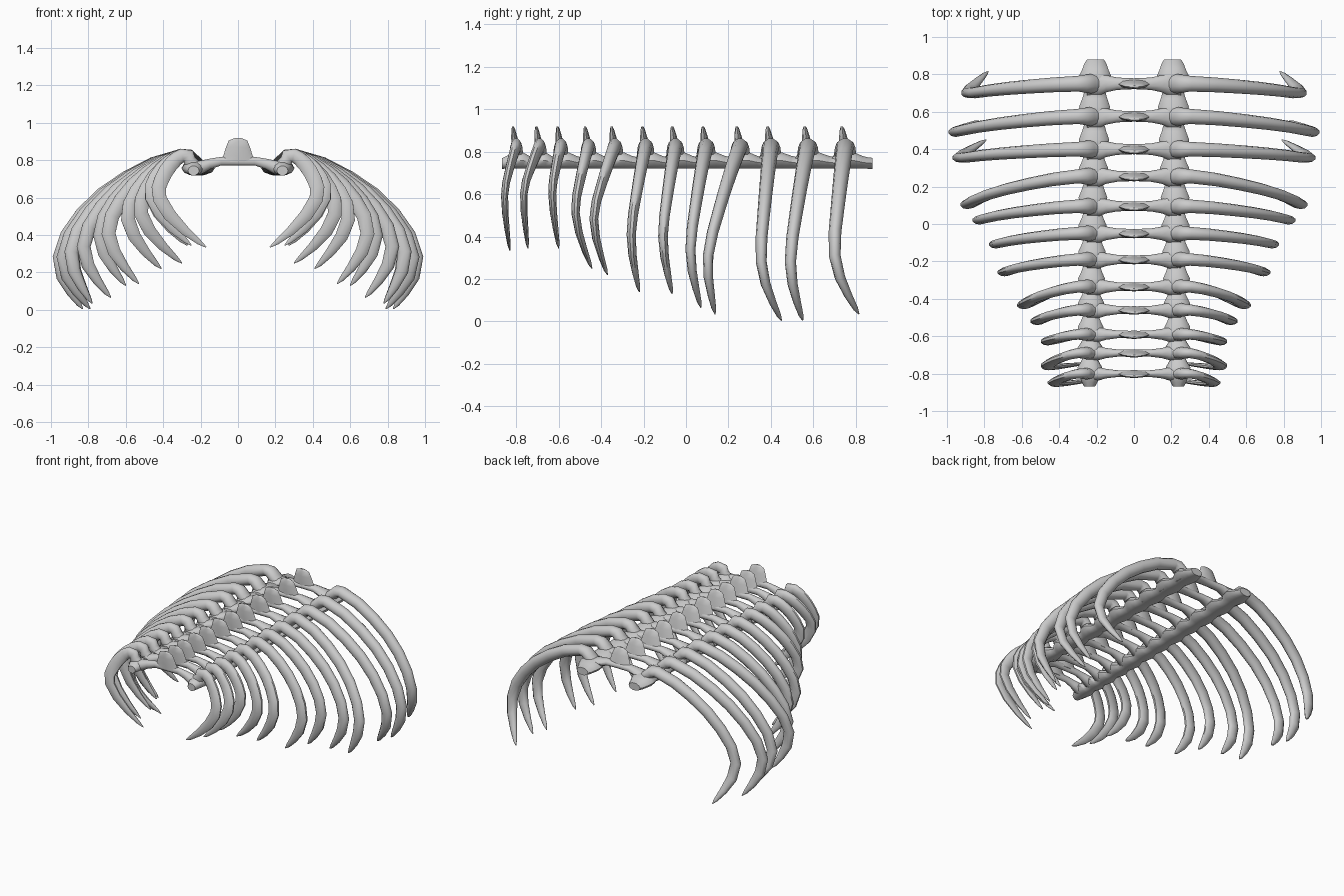
import bpy, bmesh, math
from mathutils import Vector

if "Cube" in bpy.data.objects:
    bpy.data.objects.remove(bpy.data.objects["Cube"])

# bar y, widest x, y at widest, tip x, tip y, tip z  (rear -y to +y)
RIBS = [
    (-.80, .46, -.860, .17, -.83, .335),
    (-.69, .50, -.770, .25, -.745, .345),
    (-.59, .50, -.635, .27, -.60, .345),
    (-.46, .56, -.530, .30, -.443, .25),
    (-.335, .63, -.445, .41, -.37, .22),
    (-.19, .735, -.265, .53, -.22, .14),
    (-.05, .78, -.115, .60, -.065, .13),
    (.095, .87, .013, .68, .07, .066),
    (.255, .935, .093, .78, .137, .035),
    (.40, .98, .345, .79, .45, .005),
    (.575, 1.0, .483, .83, .55, .005),
    (.75, .93, .690, .78, .815, .035),
]
SIDES = 10


def loft(name, rings, sides=SIDES, mirror=True):
    """rings: (centre, u axis, v axis), axes already scaled by the radii"""
    bm = bmesh.new()
    loops = []
    for c, u, v in rings:
        loops.append([bm.verts.new(Vector(c) + Vector(u) * math.cos(a) + Vector(v) * math.sin(a))
                      for a in (2 * math.pi * i / sides for i in range(sides))])
    for a, b in zip(loops, loops[1:]):
        for i in range(sides):
            j = (i + 1) % sides
            bm.faces.new((a[i], a[j], b[j], b[i]))
    bm.faces.new(loops[0])
    bm.faces.new(loops[-1])
    bmesh.ops.recalc_face_normals(bm, faces=bm.faces)
    me = bpy.data.meshes.new(name)
    bm.to_mesh(me)
    bm.free()
    ob = bpy.data.objects.new(name, me)
    bpy.context.collection.objects.link(ob)
    if mirror:
        ob.modifiers.new("Mirror", 'MIRROR')
    bpy.ops.object.select_all(action='DESELECT')
    ob.select_set(True)
    bpy.context.view_layer.objects.active = ob
    bpy.ops.object.shade_smooth_by_angle(angle=math.radians(50))
    return ob


def sweep(name, pts):
    """pts: (position, radius along y, radius in the bend plane)"""
    rings = []
    for i, (p, ry, rn) in enumerate(pts):
        t = (pts[min(i + 1, len(pts) - 1)][0] - pts[max(i - 1, 0)][0]).normalized()
        u = (Vector((0, 1, 0)) - t * t.y).normalized()
        rings.append((p, u * ry, t.cross(u) * rn))
    return loft(name, rings)


def rail_x(y):
    return .222 - .018 * y


def make_rib(i, by, mx, my, tx, ty, tz):
    k = .58 + .37 * i / 11
    mx -= .024
    mz = .27 + 1.0 * tz
    x0, z0 = .30, .825
    rx = rail_x(by)
    # rib head rising from the rail to the hump
    pts = [(Vector((rx - .03, by, .755)), .045 * k, .03),
           (Vector((rx + .02, by, .79)), .055 * k, .038),
           (Vector((.265, by, .822)), .050 * k, .040)]
    # outward sweep, between an ellipse and its chord
    n = 6
    for j in range(n + 1):
        a = math.pi / 2 * j / n
        f = j / n
        s, c = math.sin(a), math.cos(a)
        x = x0 + (mx - x0) * (.64 * s + .36 * f)
        z = mz + (z0 - mz) * (.62 * c + .38 * (1 - f))
        y = by + (my - by) * f ** 1.25
        pts.append((Vector((x, y, z)), (.044 - .015 * f) * k, .039 + .003 * math.sin(math.pi * f)))
    # inward hook down to the pointed tip
    for f, ry, rn in ((.35, .026, .036), (.7, .020, .026), (.9, .013, .014), (1, .003, .003)):
        x = mx + (tx - mx) * f ** 1.4
        z = mz + (tz - mz) * f ** .95
        y = my + (ty - my) * f ** 1.3
        pts.append((Vector((x, y, z)), ry * k, rn))
    # relax the outer bend so it turns gently
    old = [p[0].copy() for p in pts]
    for j in range(5, len(pts) - 2):
        pts[j] = (old[j] * .5 + (old[j - 1] + old[j + 1]) * .25, *pts[j][1:])
    sweep(f"rib_pair_{i + 1}", pts)


for i, row in enumerate(RIBS):
    make_rib(i, *row)
    by = row[0]
    k = .55 + .45 * i / 11
    # cross bar joining the two rails
    bar = [(.25, .757, .07, .034), (.19, .764, .065, .038), (.15, .78, .046, .03),
           (.09, .795, .033, .024), (0, .795, .029, .024)]
    bar += [(-x, z, a, b) for x, z, a, b in bar[-2::-1]]
    loft(f"cross_bar_{i + 1}", [((x, by, z), (0, a * k, 0), (0, 0, b)) for x, z, a, b in bar],
         mirror=False)
    # upright process on the middle of the bar, leaning slightly back
    proc = [(.79, .10, .027), (.825, .078, .025), (.87, .064, .02), (.905, .05, .012), (.918, .018, .006)]
    loft(f"upright_process_{i + 1}",
         [((0, by - (z - .79) * .12, z), (a, 0, 0), (0, b * (.45 + k / 2), 0)) for z, a, b in proc],
         sides=8, mirror=False)

# long rails, swelling at each vertebra and narrowing ahead of it
ys = [r[0] for r in RIBS] + [.895]
rail = [(-.868, .03, .026), (-.845, .042, .032)]
for y, nxt in zip(ys, ys[1:]):
    g = nxt - y
    w = .06 + .012 * (y + .8)
    rail += [(y, w, .042), (y + .3 * g, w + .006, .040),
             (y + .55 * g, w - .010, .032), (y + .75 * g, w - .020, .028)]
rail += [(.88, .045, .027)]
loft("spine_rail_pair", [((rail_x(y), y, .718 + h), (w, 0, 0), (0, 0, h)) for y, w, h in rail])
